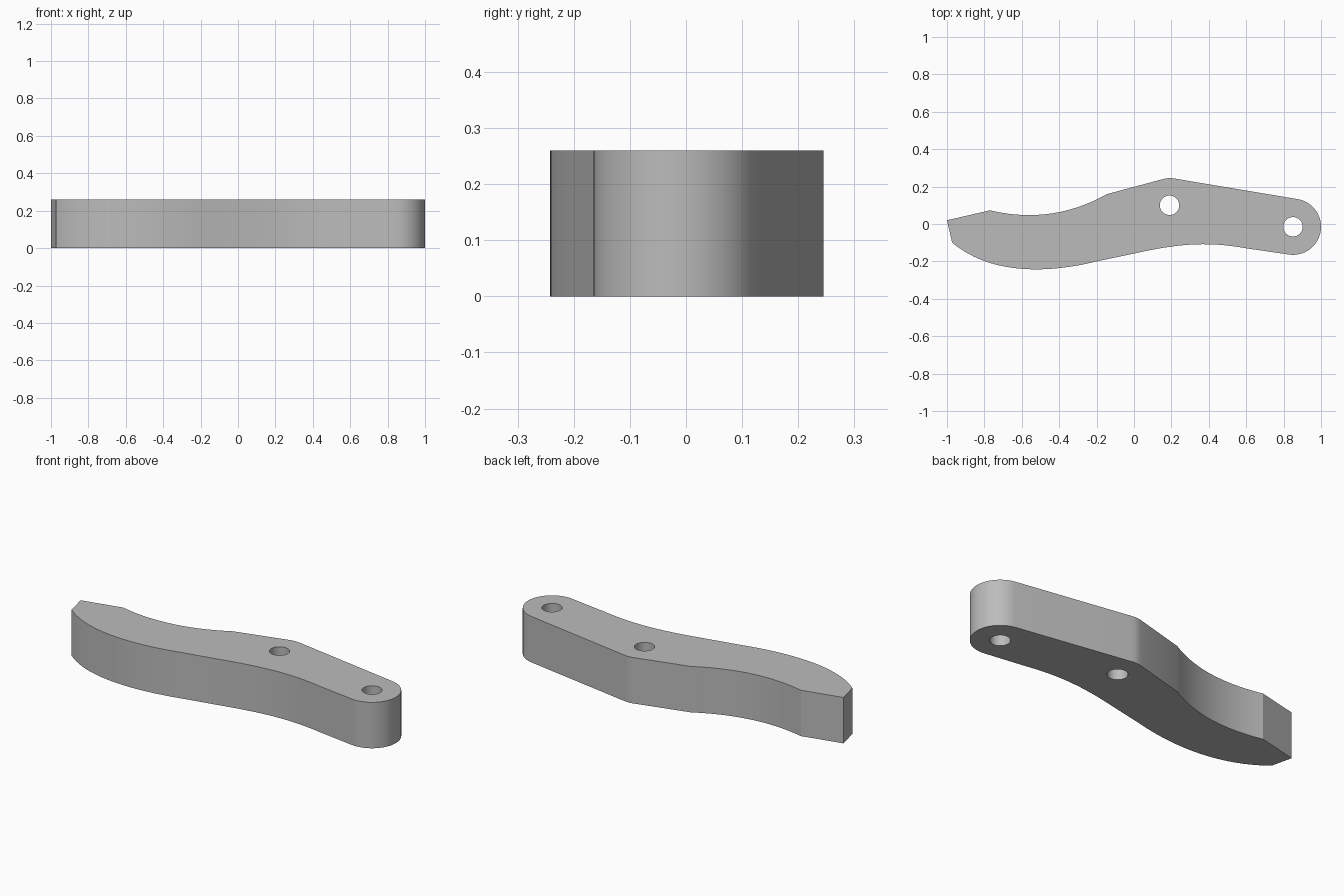
import bpy, bmesh
from math import cos, sin, pi, radians
from mathutils import Vector
from mathutils.geometry import interpolate_bezier

cube = bpy.data.objects.get("Cube")
if cube:
    bpy.data.objects.remove(cube, do_unlink=True)

HEIGHT = 0.26
PIVOT, END = (0.19, 0.10), (0.85, -0.015)
HOLE_RADIUS, END_RADIUS = 0.052, 0.15


def bezier(a, b, c, d, n=20):
    return [tuple(p) for p in interpolate_bezier(*map(Vector, (a, b, c, d)), n)]


def arc(centre, radius, start, stop, n):
    angles = [radians(start + (stop - start) * i / n) for i in range(n + 1)]
    return [(centre[0] + radius * cos(t), centre[1] + radius * sin(t)) for t in angles]


# Outline: tip, back hollow, shoulder, round end, front wave
outline = [(-1, 0.02)]
outline += bezier((-0.77, 0.073), (-0.55, 0.02), (-0.34, 0.05), (-0.144, 0.16))
outline += bezier((0.14, 0.236), (0.18, 0.247), (0.19, 0.248), (0.235, 0.24), 8)
outline += arc(END, END_RADIUS, 81, -99, 32)
outline += bezier((0.6, -0.13), (0.4, -0.094), (0.25, -0.102), (0, -0.158))
outline += bezier((-0.2, -0.2), (-0.45, -0.262), (-0.76, -0.277), (-0.972, -0.1), 24)

# Flat plate with two holes, pulled up to full height
bm = bmesh.new()
holes = [arc(c, HOLE_RADIUS, 0, 360, 32)[:-1] for c in (PIVOT, END)]
for loop in [outline] + holes:
    verts = [bm.verts.new((x, y, 0)) for x, y in loop]
    for i, v in enumerate(verts):
        bm.edges.new((verts[i - 1], v))
bmesh.ops.triangle_fill(bm, edges=bm.edges[:], use_beauty=True, normal=(0, 0, 1))
top = bmesh.ops.extrude_face_region(bm, geom=bm.faces[:], use_keep_orig=True)["geom"]
bmesh.ops.translate(bm, vec=(0, 0, HEIGHT),
                    verts=[g for g in top if isinstance(g, bmesh.types.BMVert)])
bmesh.ops.recalc_face_normals(bm, faces=bm.faces[:])
mesh = bpy.data.meshes.new("lever_arm")
bm.to_mesh(mesh)
bm.free()
lever = bpy.data.objects.new("lever_arm", mesh)
bpy.context.collection.objects.link(lever)

# Plain grey
grey = bpy.data.materials.new("plain_grey")
grey.use_nodes = True
colour = (0.5, 0.5, 0.5, 1)
grey.diffuse_color = colour
grey.node_tree.nodes["Principled BSDF"].inputs["Base Color"].default_value = colour
mesh.materials.append(grey)

bpy.ops.object.select_all(action="DESELECT")
lever.select_set(True)
bpy.context.view_layer.objects.active = lever
bpy.ops.object.shade_smooth_by_angle(angle=radians(20))
